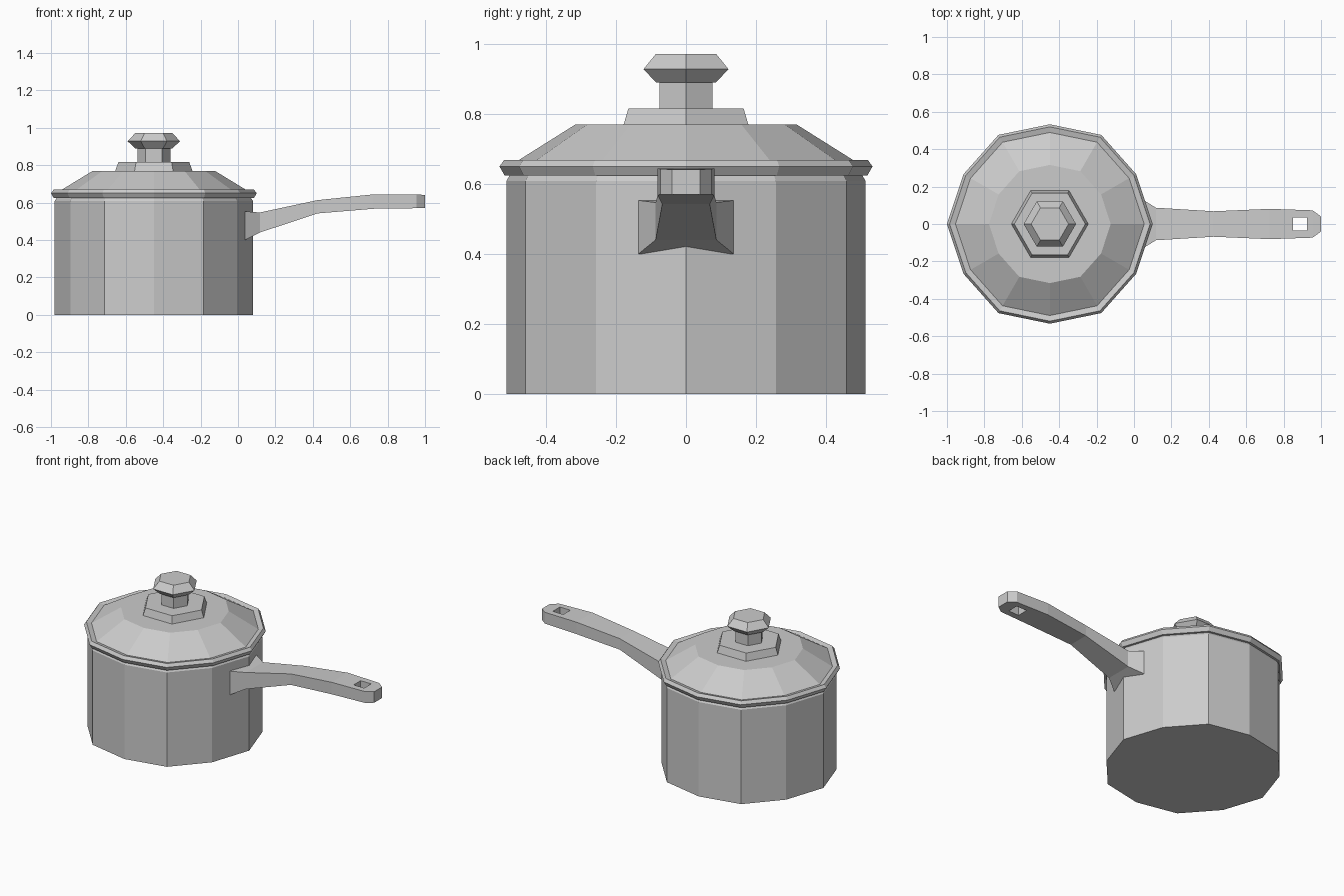
import bpy, bmesh
from math import cos, sin, pi

if "Cube" in bpy.data.objects:
    bpy.data.objects.remove(bpy.data.objects["Cube"])

CX = -0.45  # pan axis


def finish(name, bm):
    bmesh.ops.recalc_face_normals(bm, faces=bm.faces[:])
    mesh = bpy.data.meshes.new(name)
    bm.to_mesh(mesh)
    bm.free()
    ob = bpy.data.objects.new(name, mesh)
    bpy.context.collection.objects.link(ob)
    return ob


def loft(name, rings):
    """Skin a list of equal-length point rings and cap both ends."""
    bm = bmesh.new()
    loops = [[bm.verts.new(p) for p in ring] for ring in rings]
    n = len(loops[0])
    for a, b in zip(loops, loops[1:]):
        for i in range(n):
            j = (i + 1) % n
            bm.faces.new((a[i], a[j], b[j], b[i]))
    bm.faces.new(loops[0][::-1])
    bm.faces.new(loops[-1])
    return finish(name, bm)


def turned(name, profile, sides, odd=1.0):
    """Faceted lathe; odd corners are scaled slightly inwards."""
    rings = []
    for r, z in profile:
        ring = []
        for k in range(sides):
            a = 2 * pi * k / sides
            q = r * (odd if k % 2 else 1)
            ring.append((CX + q * cos(a), q * sin(a), z))
        rings.append(ring)
    return loft(name, rings)


# Pot and lid: twelve sides
turned("pot_body", [(0.53, 0), (0.53, 0.608), (0.52, 0.624)], 12, 0.969)
turned("lid", [(0.535, 0.624), (0.55, 0.65), (0.536, 0.669), (0.505, 0.661),
               (0.326, 0.77)], 12, 0.969)

# Knob: six sides
turned("knob_base", [(0.206, 0.769), (0.19, 0.816)], 6)
turned("knob_stem", [(0.088, 0.815), (0.088, 0.892)], 6)
turned("knob_top", [(0.099, 0.89), (0.14, 0.928), (0.1, 0.971)], 6)

# Handle: rectangular sections (x, half width, bottom, top)
sections = [(0.038, 0.136, 0.40, 0.553), (0.117, 0.087, 0.44, 0.547),
            (0.425, 0.068, 0.542, 0.613), (0.725, 0.081, 0.567, 0.644),
            (0.955, 0.073, 0.57, 0.643), (1.0, 0.04, 0.57, 0.641)]
handle = loft("handle", [[(x, -w, lo), (x, w, lo), (x, w, hi), (x, -w, hi)]
                         for x, w, lo, hi in sections])

# Square hanging hole
cutter = loft("hole_cutter", [[(0.85, -0.036, z), (0.925, -0.036, z),
                               (0.925, 0.036, z), (0.85, 0.036, z)]
                              for z in (0.4, 0.8)])
cutter.hide_render = True
cut = handle.modifiers.new("hanging_hole", 'BOOLEAN')
cut.operation = 'DIFFERENCE'
cut.solver = 'EXACT'
cut.object = cutter
bpy.context.view_layer.objects.active = handle
bpy.ops.object.modifier_apply(modifier=cut.name)
bpy.data.objects.remove(cutter)
